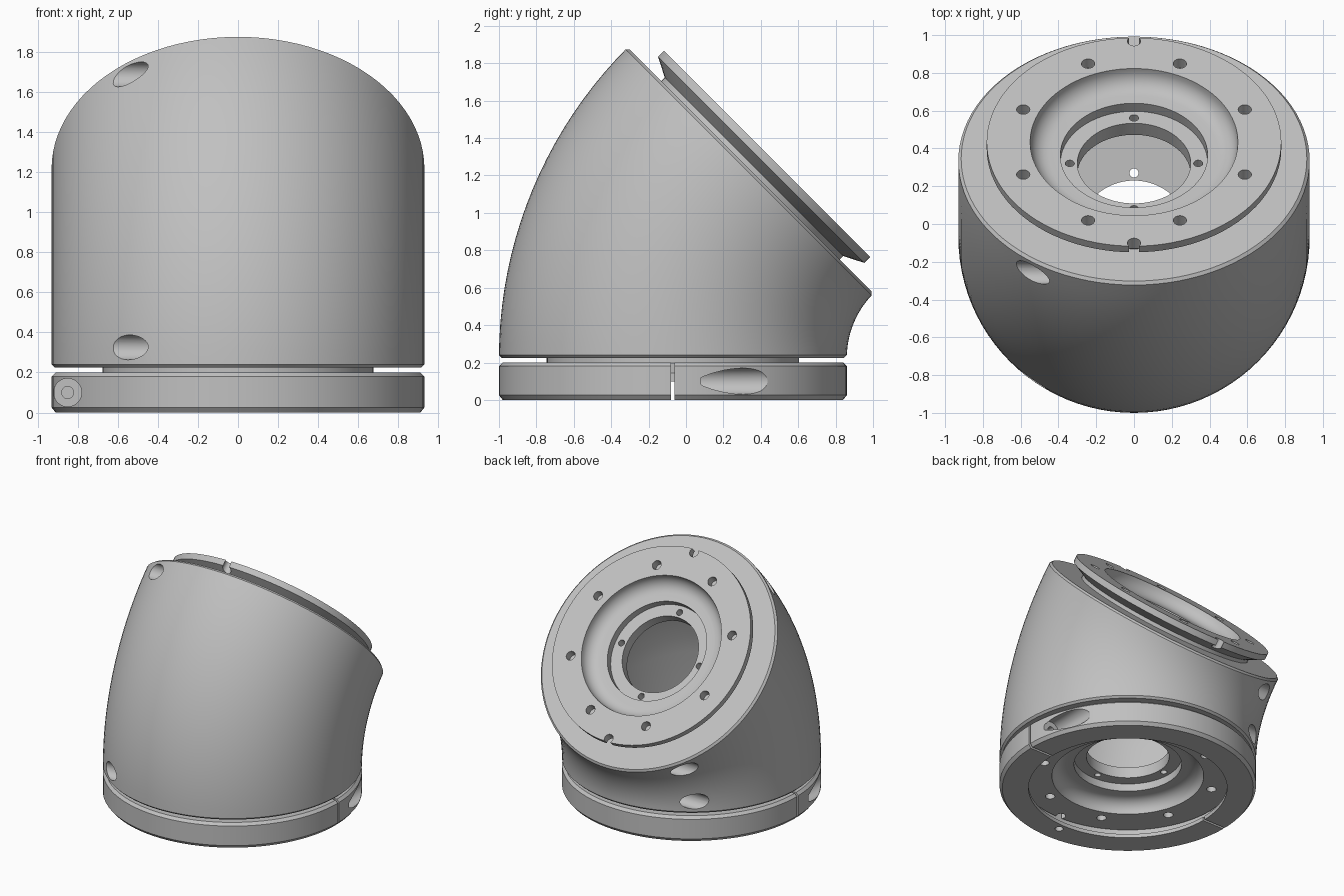
import bpy, bmesh, math
from mathutils import Matrix, Vector

cube = bpy.data.objects.get("Cube")
if cube:
    bpy.data.objects.remove(cube, do_unlink=True)

SEG = 96
BEND = 1.417                        # centre line radius of the elbow
PIVOT = Vector((0, 1.347, 0.225))   # bend centre
ANGLE = math.radians(45)
RADIUS = 0.93
AXIS_Y = PIVOT.y - BEND

grey = bpy.data.materials.new("machined_grey")
grey.use_nodes = True
COLOUR = (0.53, 0.53, 0.53, 1)
grey.diffuse_color = COLOUR
grey.node_tree.nodes["Principled BSDF"].inputs["Base Color"].default_value = COLOUR


def frame(angle, side):
    """Local frame on the bend: x, away from the pivot, outward along the pipe."""
    v = Vector((0, -math.cos(angle), math.sin(angle)))
    n = Vector((0, math.sin(angle), math.cos(angle))) * side
    m = Matrix((Vector((1, 0, 0)), v, n)).transposed().to_4x4()
    m.translation = PIVOT + v * BEND
    return m


def finish(bm, name):
    bmesh.ops.recalc_face_normals(bm, faces=bm.faces)
    mesh = bpy.data.meshes.new(name)
    bm.to_mesh(mesh)
    bm.free()
    mesh.materials.append(grey)
    obj = bpy.data.objects.new(name, mesh)
    bpy.context.collection.objects.link(obj)
    return obj


def skin(rings, name):
    """Closed skin through circles given as (frame, radius, height)."""
    bm = bmesh.new()
    loops = []
    for m, r, h in rings:
        turn = [math.tau * i / SEG for i in range(SEG)]
        loops.append([bm.verts.new(m @ Vector((r * math.cos(t), r * math.sin(t), h))) for t in turn])
    for a, b in zip(loops, loops[1:] + loops[:1]):
        for i in range(SEG):
            j = (i + 1) % SEG
            bm.faces.new((a[i], a[j], b[j], b[i]))
    return finish(bm, name)


def rod(bm, m, start, end, r):
    """Cylinder between two points in the frame m."""
    a, b = m @ Vector(start), m @ Vector(end)
    rot = (b - a).to_track_quat('Z', 'Y').to_matrix().to_4x4()
    bmesh.ops.create_cone(bm, cap_ends=True, segments=32, radius1=r, radius2=r,
                          depth=(b - a).length,
                          matrix=Matrix.Translation((a + b) / 2) @ rot)


def cut(obj, bm):
    cutter = finish(bm, "cutter")
    cutter.hide_render = True
    mod = obj.modifiers.new("cut", 'BOOLEAN')
    mod.operation = 'DIFFERENCE'
    mod.solver = 'EXACT'
    mod.object = cutter
    bpy.context.view_layer.objects.active = obj
    bpy.ops.object.modifier_apply(modifier=mod.name)
    bpy.data.objects.remove(cutter, do_unlink=True)


def smooth(obj):
    bpy.ops.object.select_all(action='DESELECT')
    obj.select_set(True)
    bpy.context.view_layer.objects.active = obj
    bpy.ops.object.shade_smooth_by_angle(angle=math.radians(25))


# End profile, from the hollow inside out to the body edge: (radius, height)
fillet = [(0.45 + 0.1 * math.sin(t), 0.126 - 0.1 * math.cos(t))
          for t in (math.pi / 2 * i / 6 for i in range(7))]
end = [(0.75, -0.12), (0.3, -0.12), (0.3, -0.034), (0.39, -0.034), (0.39, 0.026)]
end += fillet
end += [(0.78, 0.126), (0.78, 0.08), (0.675, 0.027), (0.675, 0),
        (RADIUS - 0.015, 0), (RADIUS, -0.015)]

# Elbow body with a flange at each end
bottom, top = frame(0, -1), frame(ANGLE, 1)
rings = [(bottom, r, h) for r, h in end]
rings += [(frame(ANGLE * i / 20, 1), RADIUS, 0) for i in range(1, 20)]
rings += [(top, r, h) for r, h in reversed(end)]
rings += [(frame(ANGLE * i / 12, 1), 0.75, 0) for i in range(8, 3, -1)]
body = skin(rings, "elbow_body")

holes = bmesh.new()
for m in (bottom, top):
    for i in range(8):      # flange bolt holes
        t = math.tau * (i + 0.5) / 8
        x, y = 0.635 * math.cos(t), 0.635 * math.sin(t)
        rod(holes, m, (x, y, 0.06), (x, y, 0.2), 0.035)
    for i in range(4):      # small holes around the bore
        t = math.tau * i / 4
        x, y = 0.34 * math.cos(t), 0.34 * math.sin(t)
        rod(holes, m, (x, y, -0.2), (x, y, 0), 0.024)
    for s in (-1, 1):       # rim notches and side bores
        rod(holes, m, (0, s * 0.755, 0.02), (0, s * 0.755, 0.2), 0.035)
        rod(holes, m, (-1, s * 0.75, -0.1), (-0.38, s * 0.75, -0.1), 0.062)
cut(body, holes)
smooth(body)

# Split clamp ring around the lower flange
ring_profile = [(0.72, 0), (0.91, 0), (RADIUS, 0.025), (RADIUS, 0.18), (0.91, 0.2),
                (0.69, 0.2), (0.79, 0.15), (0.79, 0.05), (0.72, 0.03)]
base = Matrix.Translation((0, AXIS_Y, 0))
ring = skin([(base, r, h) for r, h in ring_profile], "clamp_ring")

slit = bmesh.new()
bmesh.ops.create_cube(slit, size=1, matrix=base @ Matrix.Diagonal((3, 0.018, 1, 1)))
cut(ring, slit)
bores, sockets = bmesh.new(), bmesh.new()
for s in (-1, 1):
    rod(bores, base, (s * 0.85, s * 0.15, 0.1), (s * 0.85, s * 1, 0.1), 0.07)
    rod(sockets, base, (s * 0.85, s * 0.08, 0.1), (s * 0.85, s * 0.3, 0.1), 0.03)
rod(bores, base, (0, -0.775, -0.1), (0, -0.775, 0.04), 0.03)    # locating pin hole
cut(ring, bores)
cut(ring, sockets)
smooth(ring)
